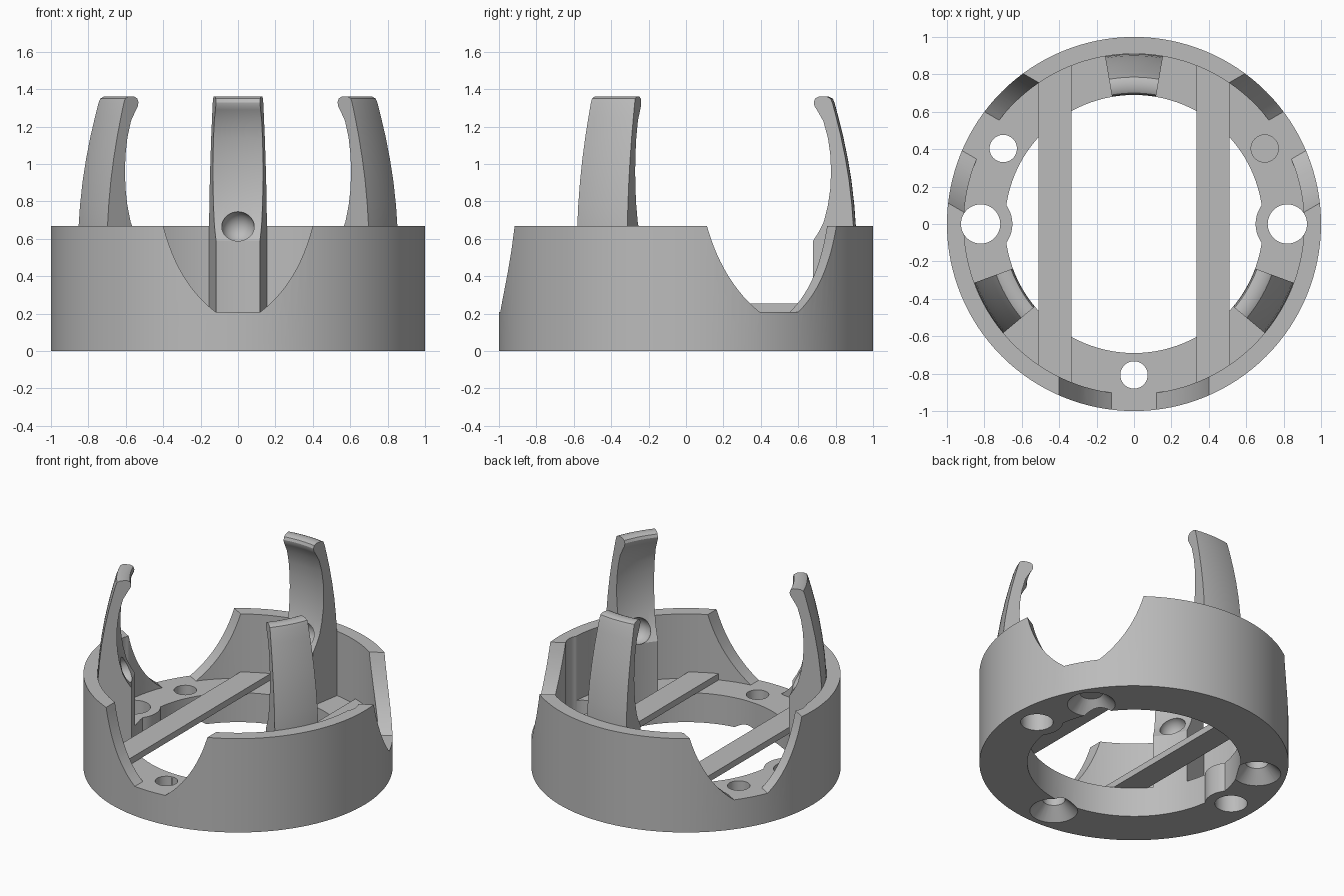
import bpy, bmesh
from math import sin, cos, radians, tau, sqrt
from mathutils import Matrix, Vector

if "Cube" in bpy.data.objects:
    bpy.data.objects.remove(bpy.data.objects["Cube"])

FLOOR, RIM, WALL, BORE = 0.21, 0.67, 0.91, 0.69

grey = bpy.data.materials.new("plain_grey")
grey.use_nodes = True
colour = (0.5, 0.5, 0.5, 1)
grey.diffuse_color = colour
grey.node_tree.nodes["Principled BSDF"].inputs["Base Color"].default_value = colour


def finish(name, bm):
    bmesh.ops.recalc_face_normals(bm, faces=bm.faces)
    mesh = bpy.data.meshes.new(name)
    bm.to_mesh(mesh)
    bm.free()
    mesh.materials.append(grey)
    obj = bpy.data.objects.new(name, mesh)
    bpy.context.collection.objects.link(obj)
    return obj


def lathe(name, profile, start=0, sweep=tau, steps=128):
    """Turn a closed (radius, z) profile about the z axis."""
    bm = bmesh.new()
    full = sweep == tau
    rows = []
    for i in range(steps if full else steps + 1):
        a = start + sweep * i / steps
        rows.append([bm.verts.new((r * cos(a), r * sin(a), z)) for r, z in profile])
    n = len(profile)
    for i in range(steps):
        p, q = rows[i], rows[(i + 1) % len(rows)]
        for j in range(n):
            k = (j + 1) % n
            bm.faces.new((p[j], q[j], q[k], p[k]))
    if not full:
        bm.faces.new(rows[0])
        bm.faces.new(rows[-1])
    return finish(name, bm)


def prism(name, outline, offset):
    bm = bmesh.new()
    face = bm.faces.new([bm.verts.new(p) for p in outline])
    made = bmesh.ops.extrude_face_region(bm, geom=[face])["geom"]
    bmesh.ops.translate(bm, vec=offset, verts=[v for v in made if isinstance(v, bmesh.types.BMVert)])
    return finish(name, bm)


def cone(name, x, y, z0, z1, r0, r1):
    bm = bmesh.new()
    bmesh.ops.create_cone(bm, cap_ends=True, segments=48, radius1=r0, radius2=r1, depth=z1 - z0,
                          matrix=Matrix.Translation((x, y, (z0 + z1) / 2)))
    return finish(name, bm)


def combine(obj, tools, operation="DIFFERENCE"):
    """Apply the boolean tools to the object, then discard them."""
    for tool in tools:
        tool.hide_render = True
        mod = obj.modifiers.new("cut", "BOOLEAN")
        mod.object, mod.operation, mod.solver = tool, operation, "EXACT"
    graph = bpy.context.evaluated_depsgraph_get()
    mesh = bpy.data.meshes.new_from_object(obj.evaluated_get(graph))
    obj.modifiers.clear()
    obj.data = mesh
    mesh.materials.clear()
    mesh.materials.append(grey)
    for tool in tools:
        bpy.data.objects.remove(tool)


def smooth(obj):
    bpy.ops.object.select_all(action="DESELECT")
    obj.select_set(True)
    bpy.context.view_layer.objects.active = obj
    bpy.ops.object.shade_smooth_by_angle(angle=radians(30))


# Base ring with floor flange, plus side bosses
base = lathe("base_ring", [(BORE, 0), (1, 0), (1, RIM), (WALL, RIM), (WALL, FLOOR), (BORE, FLOOR)])
combine(base, [cone("boss", s * 0.82, 0, 0, FLOOR, 0.17, 0.17) for s in (-1, 1)], "UNION")

# Bowl-shaped notches and countersunk holes beneath them
half = [(0.42, RIM + 0.1)]
a, b, c = Vector((0.40, RIM)), Vector((0.32, 0.36)), Vector((0.12, FLOOR))
for i in range(13):
    t = i / 12
    half.append(tuple(a * (1 - t) ** 2 + b * 2 * t * (1 - t) + c * t * t))
outline = half + [(-t, z) for t, z in reversed(half)]
cutters = []
for deg in (-90, 30, 150):
    out = Vector((cos(radians(deg)), sin(radians(deg)), 0))
    side = Vector((-out.y, out.x, 0))
    cutters.append(prism("notch", [out * 0.8 + side * t + Vector((0, 0, z)) for t, z in outline], out * 0.3))
    x, y = out.x * 0.807, out.y * 0.807
    cutters.append(cone("screw_hole", x, y, -0.05, 0.4, 0.073, 0.073))
    cutters.append(cone("countersink", x, y, -0.05, 0.082, 0.205, 0.073))
# Large side holes that graze the wall
cutters += [cone("side_hole", s * 0.82, 0, -0.05, 0.8, 0.105, 0.105) for s in (-1, 1)]
combine(base, cutters)
smooth(base)

# Two flat rails across the floor, ends following the wall
for name, s in (("left_rail", 1), ("right_rail", -1)):
    xs = [s * (0.335 + 0.175 * i / 8) for i in range(9)]
    end = [(x, sqrt(WALL ** 2 - x * x)) for x in xs]
    pts = end + [(x, -y) for x, y in reversed(end)]
    prism(name, [(x, y, FLOOR) for x, y in pts], (0, 0, 0.045))

# Three curved clip arms, each with a round dimple on the inside
arm_profile = [
    (0.69, 0.2), (0.69, 0.59), (0.722, 0.64), (0.747, 0.69), (0.77, 0.78), (0.783, 0.87),
    (0.787, 0.96), (0.783, 1.05), (0.77, 1.14), (0.745, 1.23), (0.71, 1.29), (0.697, 1.31),
    (0.693, 1.33), (0.70, 1.35), (0.72, 1.36), (0.765, 1.36), (0.785, 1.35), (0.795, 1.325),
    (0.815, 1.25), (0.84, 1.15), (0.865, 1.03), (0.885, 0.91), (0.90, 0.78), (0.908, RIM), (0.91, 0.2)]
for name, deg in (("back_arm", 90), ("right_arm", 210), ("left_arm", 330)):
    arm = lathe(name, arm_profile, radians(deg - 9.8), radians(19.6), 12)
    bm = bmesh.new()
    place = Matrix.Translation((0.74 * cos(radians(deg)), 0.74 * sin(radians(deg)), 0.66))
    bmesh.ops.create_uvsphere(bm, u_segments=32, v_segments=16, radius=0.088, matrix=place)
    combine(arm, [finish("dimple", bm)])
    smooth(arm)
